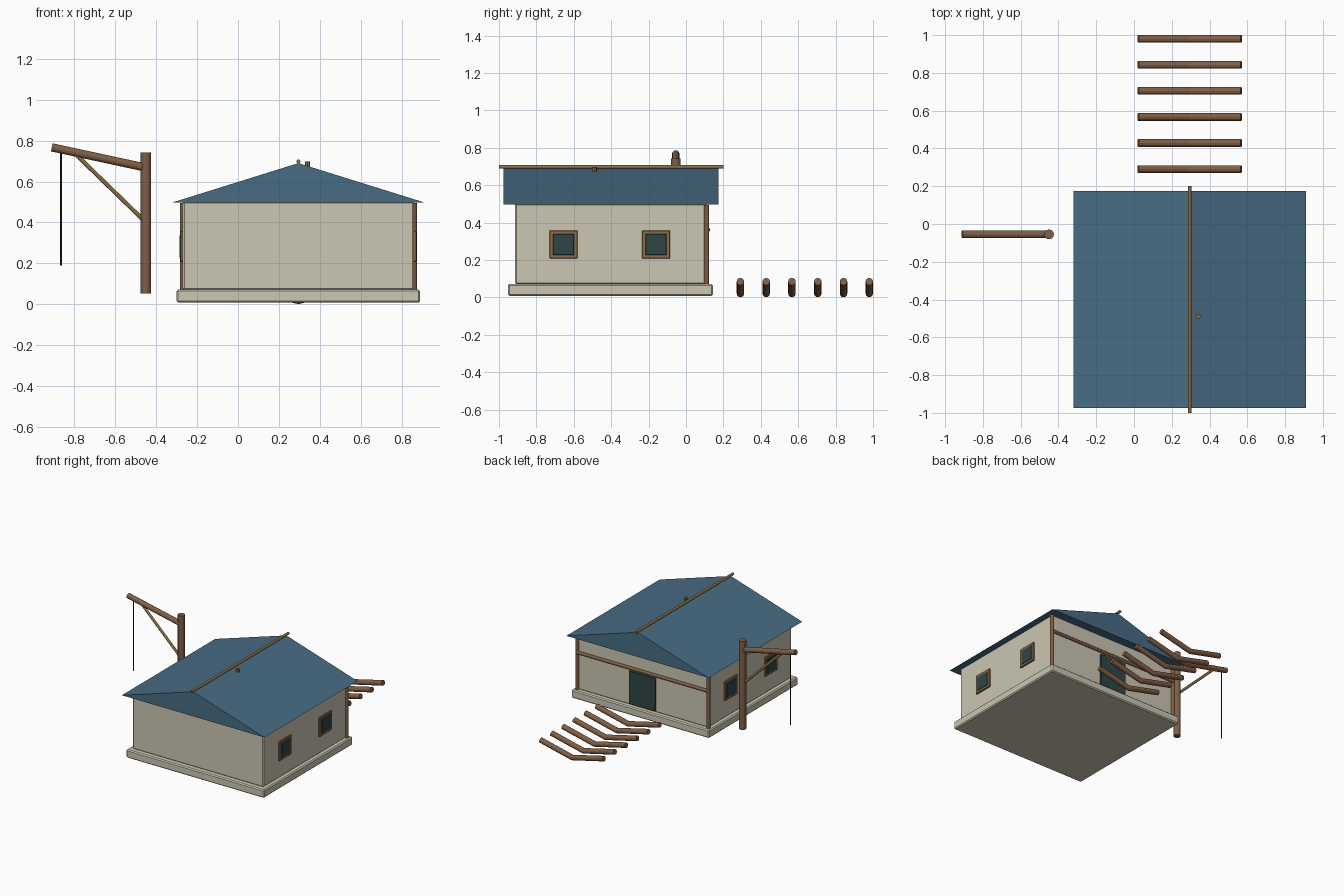
import bpy, bmesh
from mathutils import Vector

cube = bpy.data.objects.get("Cube")
if cube:
    bpy.data.objects.remove(cube, do_unlink=True)


def material(name, rgb):
    m = bpy.data.materials.new(name)
    m.use_nodes = True
    m.diffuse_color = (*rgb, 1)
    m.node_tree.nodes["Principled BSDF"].inputs["Base Color"].default_value = (*rgb, 1)
    return m


PLASTER = material("plaster", (0.60, 0.57, 0.45))
ROOF = material("blue_roof", (0.065, 0.15, 0.23))
WOOD = material("brown_wood", (0.22, 0.115, 0.06))
TRIM = material("golden_wood", (0.26, 0.15, 0.06))
GLASS = material("dark_teal", (0.028, 0.062, 0.06))
ROPE = material("dark_rope", (0.02, 0.024, 0.024))


def finish(name, bm, mat):
    bmesh.ops.recalc_face_normals(bm, faces=bm.faces)
    mesh = bpy.data.meshes.new(name)
    bm.to_mesh(mesh)
    bm.free()
    mesh.materials.append(mat)
    ob = bpy.data.objects.new(name, mesh)
    bpy.context.collection.objects.link(ob)
    return ob


def box(name, lo, hi, mat, bevel=0):
    lo, hi = Vector(lo), Vector(hi)
    bm = bmesh.new()
    bmesh.ops.create_cube(bm, size=1)
    for v in bm.verts:
        v.co = (lo + hi) / 2 + v.co * (hi - lo)
    if bevel:
        bmesh.ops.bevel(bm, geom=bm.edges[:], offset=bevel, segments=1, affect='EDGES')
    return finish(name, bm, mat)


def pole(name, path, radius, mat, sides=12):
    """Round bar through a list of points, mitred at the bends."""
    pts = [Vector(p) for p in path]
    bm = bmesh.new()
    rings = []
    for i, p in enumerate(pts):
        axis = (pts[min(i + 1, len(pts) - 1)] - pts[max(i - 1, 0)]).normalized()
        turn = Vector((0, 0, 1)).rotation_difference(axis)
        ring = bmesh.ops.create_circle(bm, segments=sides, radius=radius)["verts"]
        for v in ring:
            v.co = p + turn @ v.co
        rings.append(ring)
    for a, b in zip(rings, rings[1:]):
        for i in range(sides):
            j = (i + 1) % sides
            bm.faces.new((a[i], a[j], b[j], b[i]))
    bm.faces.new(rings[0])
    bm.faces.new(rings[-1])
    return finish(name, bm, mat)


# House body
MID = 0.295
HALF = 0.565
BACK = 0.11
box("foundation", (MID - 0.595, -0.952, 0.008), (MID + 0.595, 0.144, 0.072), PLASTER, 0.008)
box("walls", (MID - HALF, -0.915, 0.07), (MID + HALF, BACK, 0.502), PLASTER, 0.008)

# Gabled roof: triangular profile extruded along y
bm = bmesh.new()
profile = [(MID - 0.615, 0.498), (MID + 0.615, 0.498), (MID, 0.69)]
gable = bm.faces.new([bm.verts.new((x, -0.975, z)) for x, z in profile])
sweep = bmesh.ops.extrude_face_region(bm, geom=[gable])["geom"]
for v in sweep:
    if isinstance(v, bmesh.types.BMVert):
        v.co.y = 0.175
# keep the front gable closed
if not any(f.normal.y and all(v.co.y < -0.9 for v in f.verts) for f in bm.faces):
    bm.faces.new([v for v in bm.verts if v.co.y < -0.9])
finish("roof", bm, ROOF)
pole("ridge_pole", [(MID, -1, 0.698), (MID, 0.2, 0.698)], 0.01, TRIM)
pole("roof_peg", [(0.34, -0.49, 0.66), (0.34, -0.49, 0.697)], 0.013, TRIM, 8)

# Timber and door on the back wall
for side, label in ((-1, "right"), (1, "left")):
    x = MID + side * HALF
    pole("back_post_" + label, [(x, BACK, 0.072), (x, BACK, 0.495)], 0.014, WOOD)
pole("back_beam", [(MID - HALF, 0.118, 0.362), (MID + HALF, 0.118, 0.362)], 0.012, WOOD)
box("door", (MID - 0.115, BACK - 0.01, 0.08), (MID + 0.115, BACK + 0.012, 0.34), GLASS, 0.003)

# Framed windows on both side walls
for side, label in ((-1, "right"), (1, "left")):
    wall = MID + side * HALF
    for y, place in ((-0.655, "front"), (-0.16, "rear")):
        for part, half, out, mat in (("frame", 0.075, 0.012, TRIM), ("pane", 0.057, 0.015, GLASS)):
            xs = sorted((wall - side * 0.01, wall + side * out))
            box(f"window_{part}_{label}_{place}", (xs[0], y - half, 0.283 - half),
                (xs[1], y + half, 0.283 + half), mat, 0.003)

# Hoist beside the house
HY = -0.055
pole("hoist_post", [(-0.45, HY, 0.052), (-0.45, HY, 0.742)], 0.026, WOOD)
pole("hoist_arm", [(-0.91, HY, 0.767), (-0.45, HY, 0.668)], 0.02, WOOD)
pole("hoist_brace", [(-0.80, HY, 0.74), (-0.45, HY, 0.4)], 0.01, TRIM)
pole("hoist_rope", [(-0.865, HY, 0.19), (-0.865, HY, 0.75)], 0.004, ROPE, 8)

# Row of bent logs behind the house
for i in range(6):
    y = 0.291 + i * 0.1378
    pole(f"log_{i + 1}", [(0.022, y, 0.085), (MID, y, 0.021), (0.568, y, 0.085)], 0.02, WOOD)
